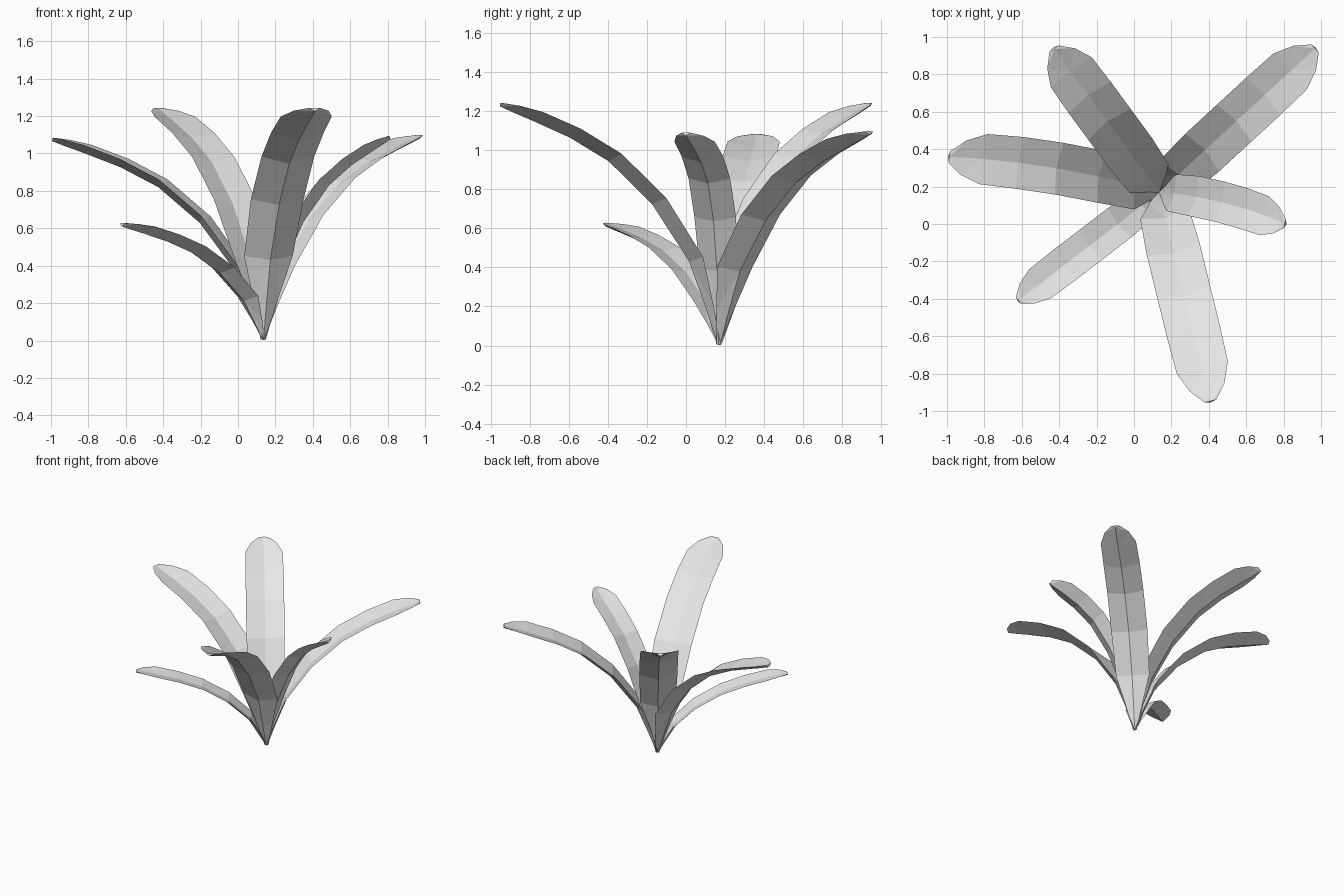
import bpy
import bmesh
from mathutils import Vector

cube = bpy.data.objects.get("Cube")
if cube:
    bpy.data.objects.remove(cube, do_unlink=True)

mat = bpy.data.materials.new("pale_grey")
mat.use_nodes = True
GREY = (0.8, 0.8, 0.8, 1.0)
mat.diffuse_color = GREY
mat.node_tree.nodes["Principled BSDF"].inputs["Base Color"].default_value = GREY

BASE = Vector((0.135, 0.17, 0.005))

# Shared leaf shape: distance outward, height and width, all as fractions
STATIONS = [
    (0.0, 0.0, 0.1), (0.055, 0.16, 0.45), (0.13, 0.35, 0.92), (0.30, 0.59, 1.0),
    (0.50, 0.77, 1.0), (0.68, 0.87, 1.0), (0.85, 0.94, 0.97), (0.94, 0.975, 0.66),
    (1.0, 1.0, 0.22),
]
CUP = 0.28       # how far the edges curl up, relative to half width
THICK = 0.02     # thickness along the midrib


def make_leaf(name, tip, width, bow=0.0):
    """Thin cupped blade arching from the base to the tip."""
    reach = Vector(tip) - BASE
    out = Vector((reach.x, reach.y, 0))
    side = Vector((-out.y, out.x, 0)).normalized()
    path = [BASE + out * s + Vector((0, 0, reach.z * h)) + side * (bow * 4 * s * (1 - s))
            for s, h, w in STATIONS]
    verts, faces = [], []
    last = len(path) - 1
    for i, p in enumerate(path):
        along = path[min(i + 1, last)] - path[max(i - 1, 0)]
        up = along.cross(side).normalized()
        half = width * STATIONS[i][2] / 2
        lift = up * (half * CUP)
        rib = up * min(THICK, half) / 2
        # left edge, upper midrib, right edge, lower midrib
        verts += [p + side * half + lift, p + rib, p - side * half + lift, p - rib]
    for i in range(last):
        for k in range(4):
            a, b = i * 4 + k, i * 4 + (k + 1) % 4
            c, d = b + 4, a + 4
            # alternate the diagonals for a faceted surface
            if (i + k) % 2:
                faces += [(a, b, c), (a, c, d)]
            else:
                faces += [(a, b, d), (b, c, d)]
    n = last * 4
    faces += [(3, 2, 1, 0), (n, n + 1, n + 2, n + 3)]
    mesh = bpy.data.meshes.new(name)
    mesh.from_pydata(verts, [], faces)
    mesh.materials.append(mat)
    obj = bpy.data.objects.new(name, mesh)
    bpy.context.collection.objects.link(obj)

    # consistent outward normals
    bm = bmesh.new()
    bm.from_mesh(mesh)
    bmesh.ops.recalc_face_normals(bm, faces=bm.faces)
    bm.to_mesh(mesh)
    bm.free()


make_leaf("leaf_back_left", (0.97, 0.94, 1.09), 0.27)
make_leaf("leaf_back_right", (-0.43, 0.94, 1.235), 0.28)
make_leaf("leaf_right", (-0.99, 0.36, 1.075), 0.28, -0.035)
make_leaf("leaf_front_right", (-0.62, -0.41, 0.62), 0.20)
make_leaf("leaf_front", (0.41, -0.95, 1.235), 0.29)
make_leaf("leaf_left", (0.81, 0.0, 1.085), 0.22, 0.03)
